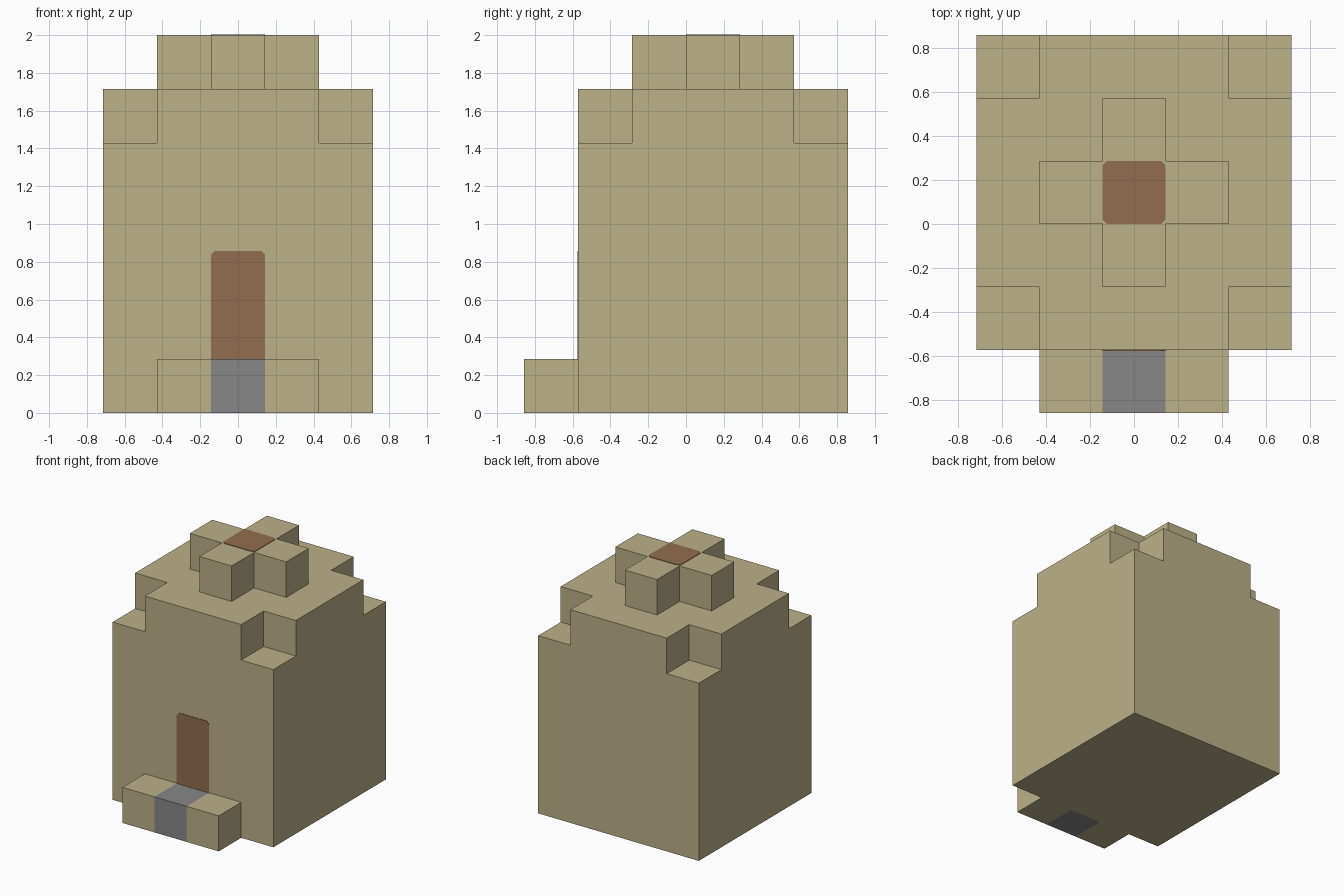
import bpy
import bmesh
from mathutils import Vector
from itertools import product

U = 2 / 7          # edge of one building block
CLIP = 0.02        # clipped corners of the painted panels
THICK = 0.004

if "Cube" in bpy.data.objects:
    bpy.data.objects.remove(bpy.data.objects["Cube"], do_unlink=True)


def material(name, rgb):
    mat = bpy.data.materials.new(name)
    mat.use_nodes = True
    mat.diffuse_color = (*rgb, 1)
    mat.node_tree.nodes["Principled BSDF"].inputs["Base Color"].default_value = (*rgb, 1)
    return mat


sand = material("sand", (0.50, 0.44, 0.25))
wood = material("brown wood", (0.285, 0.155, 0.077))
stone = material("grey stone", (0.245, 0.245, 0.25))


def finish(name, bm, mat):
    bmesh.ops.recalc_face_normals(bm, faces=bm.faces)
    mesh = bpy.data.meshes.new(name)
    bm.to_mesh(mesh)
    bm.free()
    mesh.materials.append(mat)
    obj = bpy.data.objects.new(name, mesh)
    bpy.context.collection.objects.link(obj)


def block_part(name, cells, solid, mat):
    """Skin the blocks, leaving out faces that touch another block."""
    bm = bmesh.new()
    for cell in cells:
        centre = Vector(cell) + Vector((0, 0.5, 0.5))
        for axis, sign in product(range(3), (-1, 1)):
            step = [0, 0, 0]
            step[axis] = sign
            if tuple(c + s for c, s in zip(cell, step)) in solid:
                continue
            n = Vector(step)
            a, b = Vector((n.y, n.z, n.x)), Vector((n.z, n.x, n.y))
            mid = centre + n / 2
            ring = [(a + b) / 2, (b - a) / 2, (-a - b) / 2, (a - b) / 2]
            bm.faces.new([bm.verts.new((mid + r * sign) * U) for r in ring])
    bmesh.ops.remove_doubles(bm, verts=bm.verts, dist=0.001)
    bmesh.ops.dissolve_limit(bm, angle_limit=0.01, verts=bm.verts, edges=bm.edges)
    finish(name, bm, mat)


def panel(name, outline, normal, mat):
    """Thin plate raised from an outline."""
    bm = bmesh.new()
    face = bm.faces.new([bm.verts.new(p) for p in outline])
    grown = bmesh.ops.extrude_face_region(bm, geom=[face], use_keep_orig=True)
    verts = [g for g in grown["geom"] if isinstance(g, bmesh.types.BMVert)]
    bmesh.ops.translate(bm, verts=verts, vec=Vector(normal) * THICK)
    finish(name, bm, mat)


# Tower walls with the four upper corner blocks missing
walls = {(x, y, z) for x, y, z in product(range(-2, 3), range(-2, 3), range(6))
         if not (z == 5 and abs(x) == 2 and abs(y) == 2)}
# Plus-shaped crown and the three-block front step
crown = {(x, y, 6) for x, y in product((-1, 0, 1), repeat=2) if x * y == 0}
step_sides = {(-1, -3, 0), (1, -3, 0)}
step_centre = {(0, -3, 0)}
solid = walls | crown | step_sides | step_centre

block_part("tower_walls", walls, solid, sand)
block_part("roof_crown", crown, solid, sand)
block_part("step_sides", step_sides, solid, sand)
block_part("step_centre", step_centre, solid, stone)

# Door on the front wall, upper corners clipped
h, front, top = U / 2, -2 * U, 3 * U
panel("door", [(-h, front, U), (h, front, U), (h, front, top - CLIP),
               (h - CLIP, front, top), (CLIP - h, front, top), (-h, front, top - CLIP)],
      (0, -1, 0), wood)

# Hatch in the middle of the crown, all corners clipped
k = h - CLIP
hatch = [(h, -k), (h, k), (k, h), (-k, h), (-h, k), (-h, -k), (-k, -h), (k, -h)]
panel("roof_hatch", [(x, y + h, 7 * U) for x, y in hatch], (0, 0, 1), wood)
